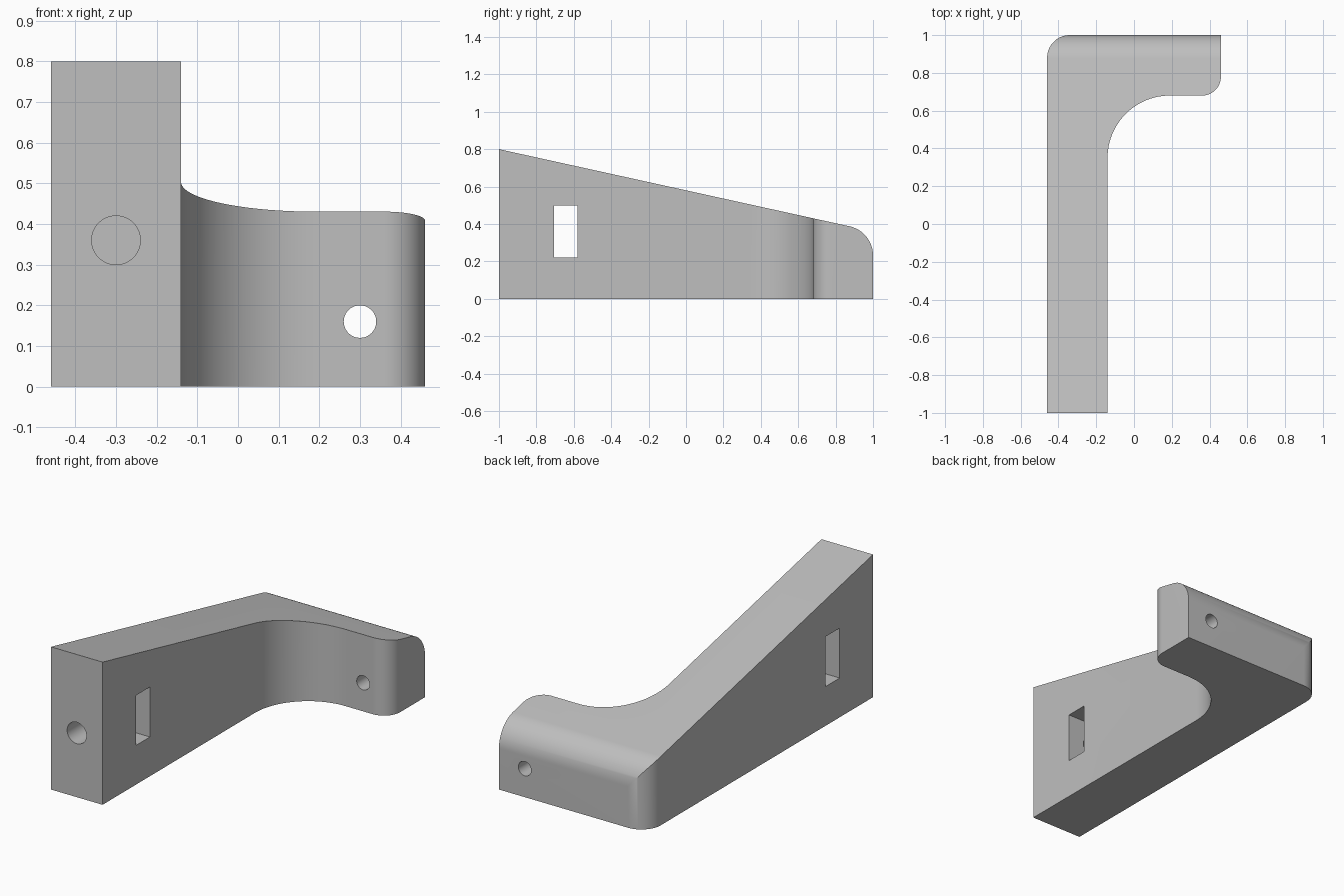
import bpy
import bmesh
import math
from mathutils import Vector

cube = bpy.data.objects.get("Cube")
if cube:
    bpy.data.objects.remove(cube, do_unlink=True)

grey = bpy.data.materials.new("plain grey")
grey.use_nodes = True
grey.diffuse_color = (0.52, 0.52, 0.52, 1)
grey.node_tree.nodes["Principled BSDF"].inputs["Base Color"].default_value = grey.diffuse_color


def rounded_outline(corners, steps=24):
    """Turn (u, v, radius) corners into an outline with tangent arcs."""
    points = []
    for i, (u, v, radius) in enumerate(corners):
        here = Vector((u, v))
        if radius == 0:
            points.append(here)
            continue
        to_prev = (Vector(corners[i - 1][:2]) - here).normalized()
        to_next = (Vector(corners[(i + 1) % len(corners)][:2]) - here).normalized()
        half = math.acos(to_prev.dot(to_next)) / 2
        centre = here + (to_prev + to_next).normalized() * (radius / math.sin(half))
        start = here + to_prev * (radius / math.tan(half)) - centre
        end = here + to_next * (radius / math.tan(half)) - centre
        sweep = math.pi - 2 * half
        for k in range(steps + 1):
            a = sweep * k / steps
            points.append(centre + (start * math.sin(sweep - a) + end * math.sin(a)) / math.sin(sweep))
    return points


def prism(name, outline, place, direction):
    """Closed solid: an outline placed in space by a function and swept along a direction."""
    bm = bmesh.new()
    near = [bm.verts.new(place(u, v)) for u, v in outline]
    far = [bm.verts.new(vert.co + Vector(direction)) for vert in near]
    bm.faces.new(near)
    bm.faces.new(far)
    for i in range(len(near)):
        bm.faces.new((near[i - 1], near[i], far[i], far[i - 1]))
    bmesh.ops.recalc_face_normals(bm, faces=bm.faces[:])
    mesh = bpy.data.meshes.new(name)
    bm.to_mesh(mesh)
    bm.free()
    mesh.materials.append(grey)
    obj = bpy.data.objects.new(name, mesh)
    bpy.context.collection.objects.link(obj)
    return obj


def circle(u, v, radius, sides=48):
    angles = [2 * math.pi * k / sides for k in range(sides)]
    return [(u + radius * math.cos(a), v + radius * math.sin(a)) for a in angles]


def cut(target, cutter, operation="DIFFERENCE"):
    cutter.hide_render = True
    bpy.context.view_layer.objects.active = target
    mod = target.modifiers.new(cutter.name, "BOOLEAN")
    mod.object, mod.operation, mod.solver = cutter, operation, "EXACT"
    bpy.ops.object.modifier_apply(modifier=mod.name)
    bpy.data.objects.remove(cutter, do_unlink=True)


# L-shaped body with a wide inner fillet
plan = rounded_outline([(-0.46, -1, 0), (-0.14, -1, 0), (-0.14, 0.68, 0.33),
                        (0.46, 0.68, 0.1), (0.46, 1, 0), (-0.46, 1, 0.12)])
bracket = prism("bracket", plan, lambda u, v: (u, v, 0), (0, 0, 1))

# Sloping top that rounds over at the back
side = rounded_outline([(-1.2, -0.2, 0), (1, -0.2, 0), (1, 0.36, 0.16), (-1.2, 0.844, 0)])
cut(bracket, prism("slope", side, lambda u, v: (-1, u, v), (2, 0, 0)), "INTERSECT")

# Rectangular slot across the long arm
slot = [(-0.705, 0.22), (-0.58, 0.22), (-0.58, 0.5), (-0.705, 0.5)]
cut(bracket, prism("slot", slot, lambda u, v: (-1, u, v), (2, 0, 0)))

# Blind bolt hole in the front end, and a through hole in the short arm
cut(bracket, prism("bolt_hole", circle(-0.3, 0.36, 0.06), lambda u, v: (u, -1.1, v), (0, 0.7, 0)))
cut(bracket, prism("screw_hole", circle(0.3, 0.16, 0.04), lambda u, v: (u, 0.5, v), (0, 0.7, 0)))

bpy.ops.object.select_all(action="DESELECT")
bracket.select_set(True)
bpy.context.view_layer.objects.active = bracket
bpy.ops.object.shade_smooth_by_angle(angle=math.radians(30))
